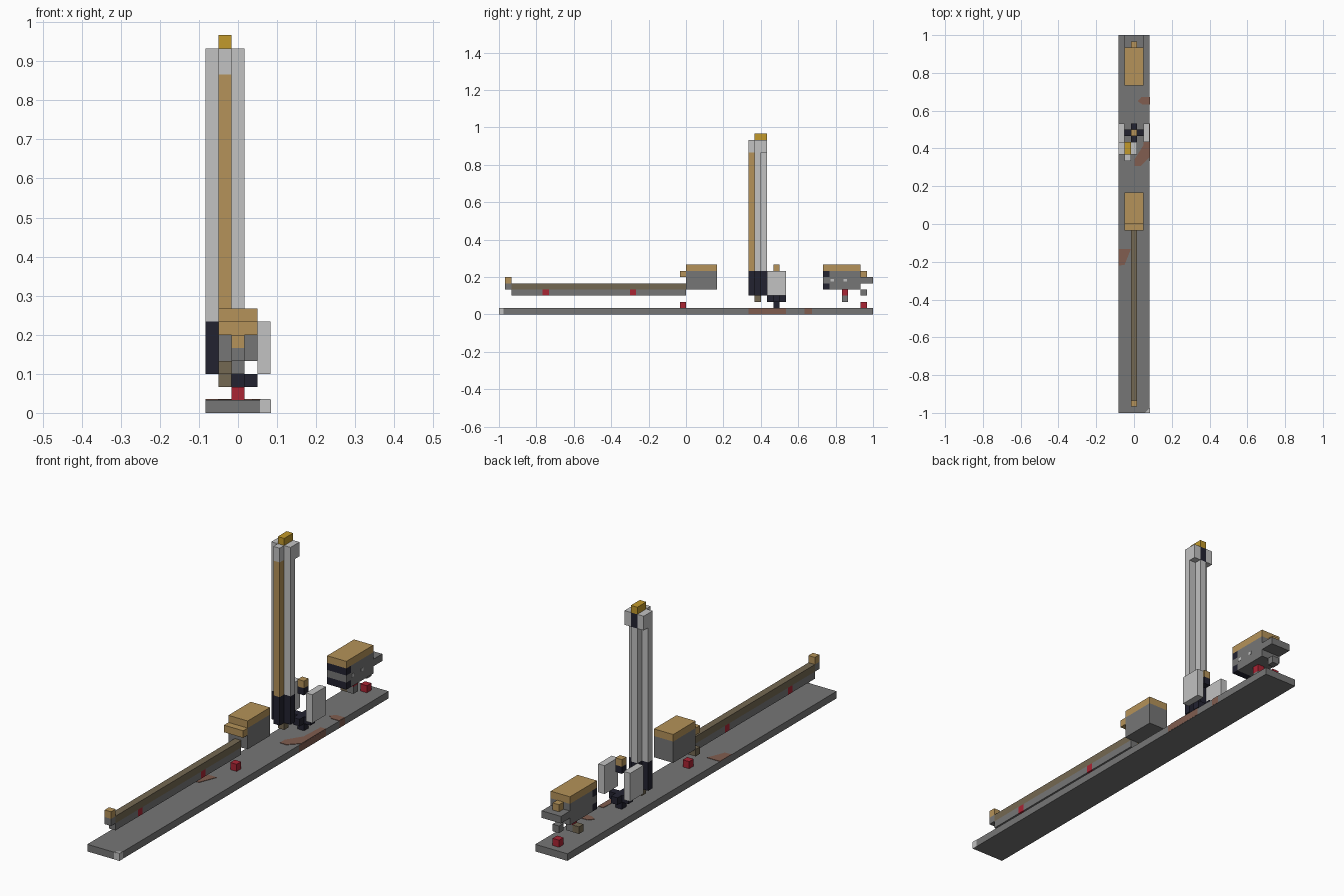
import bpy, bmesh, math
from mathutils import Vector

cube = bpy.data.objects.get("Cube")
if cube:
    bpy.data.objects.remove(cube, do_unlink=True)

U = 1 / 30                      # size of one block
ORIGIN = Vector((-2.5, -30, 0))


def material(name, r, g, b):
    m = bpy.data.materials.new(name)
    m.use_nodes = True
    m.diffuse_color = (r, g, b, 1)
    m.node_tree.nodes["Principled BSDF"].inputs["Base Color"].default_value = (r, g, b, 1)
    return m


GREY = material("steel grey", .18, .18, .18)
LIGHT = material("light grey", .54, .54, .54)
TAN = material("tan", .46, .29, .10)
GOLD = material("gold", .54, .32, .025)
NAVY = material("dark navy", .016, .016, .03)
RED = material("red", .40, .018, .034)
OLIVE = material("olive brown", .175, .14, .085)
RUST = material("rust", .22, .11, .08)


def finish(name, bm, mat):
    me = bpy.data.meshes.new(name)
    bm.to_mesh(me)
    bm.free()
    me.materials.append(mat)
    ob = bpy.data.objects.new(name, me)
    bpy.context.collection.objects.link(ob)
    return ob


def box(name, mat, x, y, z):
    """Box spanning block coordinates x, y, z, each a (low, high) pair."""
    bm = bmesh.new()
    bmesh.ops.create_cube(bm, size=1)
    for v in bm.verts:
        p = [s[0] if c < 0 else s[1] for c, s in zip(v.co, (x, y, z))]
        v.co = (Vector(p) + ORIGIN) * U
    return finish(name, bm, mat)


def plate(name, mat, points, z):
    """Thin flat patch from (x, y) points in block coordinates."""
    bm = bmesh.new()
    face = bm.faces.new([bm.verts.new((Vector((x, y, z)) + ORIGIN) * U) for x, y in points])
    up = bmesh.ops.extrude_face_region(bm, geom=[face])["geom"]
    for v in up:
        if isinstance(v, bmesh.types.BMVert):
            v.co.z += .002
    bmesh.ops.recalc_face_normals(bm, faces=bm.faces)
    return finish(name, bm, mat)


MID = (2, 3)
WIDE = (1, 4)

# Base slab with worn corner and rust stains
box("base", GREY, (0, 5), (0, 60), (0, 1))
box("worn_corner_front", LIGHT, (4.2, 5.02), (-.02, .1), (0, 1))
box("worn_corner_side", LIGHT, (4.9, 5.02), (-.02, .75), (0, 1))
plate("worn_corner_top", LIGHT, [(4.2, 0), (5, 0), (5, .75)], 1)
plate("rust_back", RUST, [(3.1, 49.5), (3.8, 49), (5, 49), (5, 50.2), (3.7, 50.2)], 1)
plate("rust_middle", RUST, [(2.6, 39.2), (3.6, 39.2), (5, 40.6), (5, 46), (4.2, 46),
                            (4, 42.5), (2.6, 40.3)], 1)
plate("rust_front", RUST, [(0, 23.4), (1, 23.5), (2, 26), (0, 26)], 1)
box("rust_edge_middle", RUST, (4.95, 5.02), (40, 46), (.05, .98))
box("rust_edge_back", RUST, (4.95, 5.02), (49, 50.2), (.05, .98))

# Red pegs on the base
for y in (29, 58):
    box("base_peg", RED, MID, (y, y + 1), (1, 2))

# Long rail with red inserts and raised tip
box("rail_top", OLIVE, MID, (2, 30), (4, 5))
cuts = [(2, 7), (8, 21), (22, 30)]
for span in cuts:
    box("rail_bottom", GREY, MID, span, (3, 4))
for y in (7, 21):
    box("rail_insert", RED, MID, (y, y + 1), (3, 4))
box("tip_base", GREY, MID, (1, 2), (4, 5))
box("tip", TAN, MID, (1, 2), (5, 6))

# Front housing
box("front_housing", GREY, WIDE, (30, 35), (4, 7))
box("front_housing_lid", TAN, WIDE, (30, 35), (7, 8))
box("front_housing_lip", TAN, WIDE, (29, 30), (6, 7))
box("rail_side_block", OLIVE, (1, 2), (29, 30), (3, 4))

# Upright tower: a plus-shaped section
box("tower_front_strip", TAN, (1, 2), (40, 41), (7, 26))
box("tower_front_cap", LIGHT, (1, 2), (40, 41), (26, 28))
box("tower_core", LIGHT, (1, 2), (41, 42), (7, 28))
box("tower_back", LIGHT, (1, 2), (42, 43), (7, 26))
box("tower_back_cap", NAVY, (1, 2), (42, 43), (26, 28))
for x in (0, 2):
    box("tower_side", LIGHT, (x, x + 1), (41, 42), (7, 28))
    box("tower_side_cap", LIGHT, (x, x + 1), (42, 43), (26, 28))
    box("tower_socket_side", NAVY, (x, x + 1), (41, 42), (3, 7))
box("tower_socket", NAVY, (1, 2), (40, 43), (3, 7))
box("tower_top", GOLD, (1, 2), (41, 43), (28, 29))
box("tower_foot", OLIVE, (1, 2), (41, 42), (2, 3))

# Small stand with a cross foot and two side panels
box("stand_stem", NAVY, MID, (44, 45), (1, 2))
box("stand_cross", NAVY, MID, (43, 46), (2, 3))
for x in (1, 3):
    box("stand_cross_arm", NAVY, (x, x + 1), (44, 45), (2, 3))
for x in (0, 4):
    box("side_panel", LIGHT, (x, x + 1), (43, 46), (3, 7))
box("stand_post", NAVY, MID, (44, 45), (6, 7))
box("stand_knob", TAN, MID, (44, 45), (7, 8))

# Rear housing with dark bands on its front end
box("rear_housing", GREY, WIDE, (53, 58), (4, 7))
for z, mat in ((4, NAVY), (5, GREY), (6, NAVY)):
    box("rear_housing_band", mat, WIDE, (52, 53), (z, z + 1))
box("rear_housing_lid", TAN, WIDE, (52, 58), (7, 8))
box("rear_shelf", GREY, WIDE, (58, 60), (5, 6))
box("rear_knob", TAN, MID, (58, 59), (6, 7))
box("rear_lower_block", GREY, MID, (58, 59), (3, 4))
box("trigger", RED, MID, (55, 56), (3, 4))
box("trigger_guard_right", GREY, MID, (55, 56), (2, 3))
box("trigger_guard_left", OLIVE, (1, 2), (55, 56), (2, 3))
for y in (53.2, 55.3):
    box("wear_mark", LIGHT, (3.95, 4.04), (y, y + .5), (5.3, 5.7))
